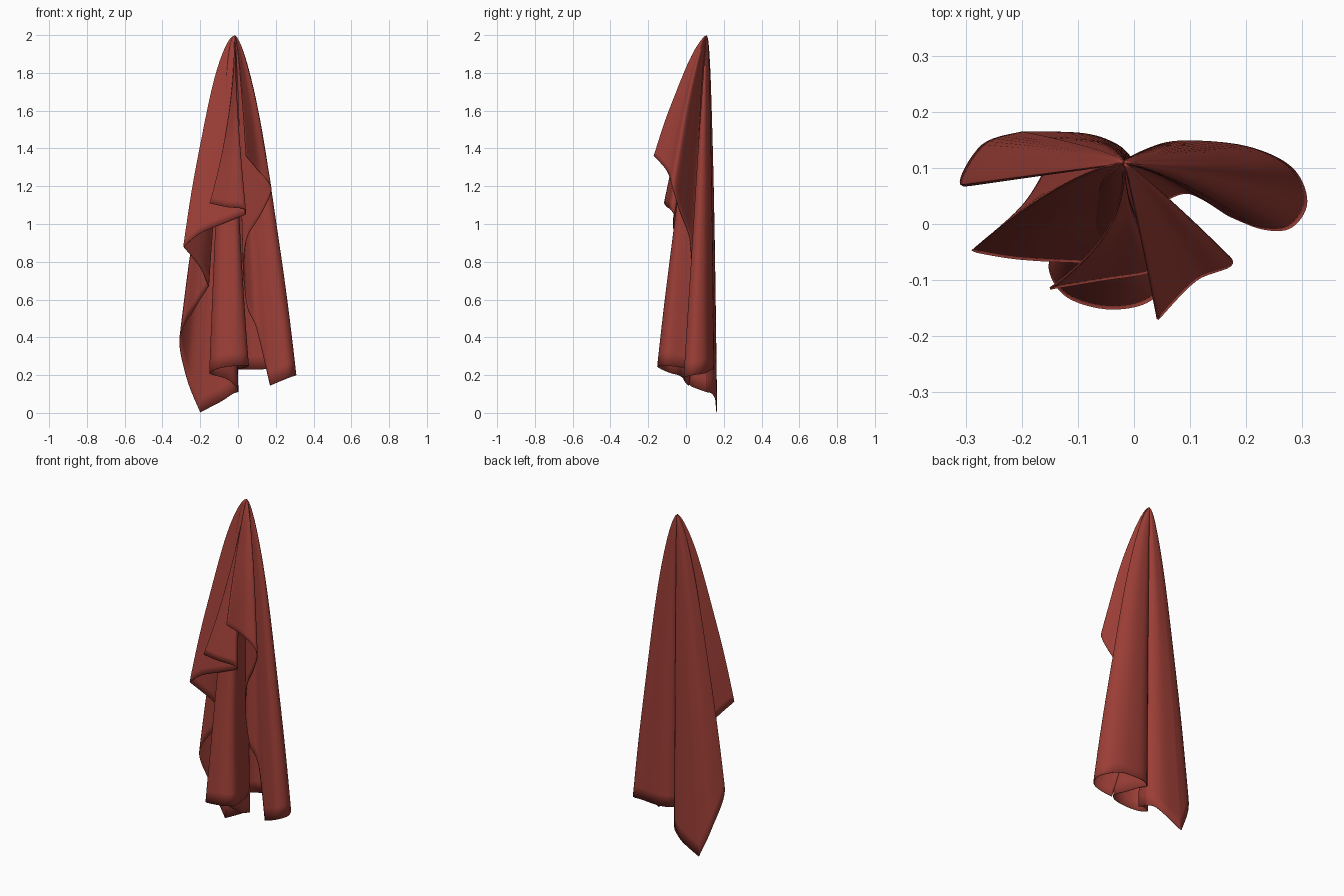
import bpy, bmesh, math
from mathutils import Vector

if "Cube" in bpy.data.objects:
    bpy.data.objects.remove(bpy.data.objects["Cube"], do_unlink=True)

red = bpy.data.materials.new("brick red cloth")
red.use_nodes = True
red.diffuse_color = (0.33, 0.048, 0.037, 1)
red.node_tree.nodes["Principled BSDF"].inputs["Base Color"].default_value = red.diffuse_color

HOOK = Vector((-0.018, 0.108, 1.997))   # point the cloth hangs from
BACK_FLARE = 0.45                       # the back fills out soon below the hook
ROWS = 36
STEPS = 7


def smooth_path(points):
    """Catmull-Rom curve through the hem points."""
    pts = [Vector(p) for p in points]
    pts = [pts[0]] + pts + [pts[-1]]
    path = []
    for a, b, c, d in zip(pts, pts[1:], pts[2:], pts[3:]):
        for i in range(STEPS):
            t = i / STEPS
            path.append(0.5 * (2 * b + (c - a) * t + (2 * a - 5 * b + 4 * c - d) * t ** 2
                               + (3 * b - a - 3 * c + d) * t ** 3))
    return path + [pts[-1]]


def drape(name, flare_right, flare_left, flare_front, *runs):
    """Sheet that falls from the hook to its hem; the hem runs meet at sharp corners."""
    bm = bmesh.new()
    hem = smooth_path(runs[0])
    for before, run in zip(runs, runs[1:]):
        hem += smooth_path([before[-1]] + run)[1:]
    columns = []
    for end in hem:
        drop = end - HOOK
        side_flare = flare_left if drop.x > 0 else flare_right
        depth_flare = BACK_FLARE if drop.y > 0 else flare_front
        column = []
        for row in range(ROWS + 1):
            v = (row / ROWS) ** 1.4
            # faint ripple that dies out at the hem
            ripple = 1 + 0.02 * math.sin(9 * v + 20 * end.x) * (1 - v)
            offset = Vector((drop.x * v ** side_flare * ripple,
                             drop.y * v ** depth_flare * ripple, drop.z * v))
            column.append(bm.verts.new(HOOK + offset))
        columns.append(column)
    for left, right in zip(columns, columns[1:]):
        for i in range(ROWS):
            bm.faces.new((left[i], left[i + 1], right[i + 1], right[i]))
    bmesh.ops.remove_doubles(bm, verts=bm.verts, dist=0.0004)
    bmesh.ops.recalc_face_normals(bm, faces=bm.faces)
    mesh = bpy.data.meshes.new(name)
    bm.to_mesh(mesh)
    bm.free()
    mesh.materials.append(red)
    obj = bpy.data.objects.new(name, mesh)
    bpy.context.collection.objects.link(obj)
    thick = obj.modifiers.new("thickness", "SOLIDIFY")
    thick.thickness = 0.004
    thick.offset = 0
    bpy.ops.object.select_all(action="DESELECT")
    obj.select_set(True)
    bpy.context.view_layer.objects.active = obj
    bpy.ops.object.shade_smooth_by_angle(angle=math.radians(50))


# Rolled fold at the back left, with its low corner in front
drape("left_back_fold", 0.65, 0.65, 0.95,
      [(0, .11, .23), (.03, .135, .23), (.09, .147, .23), (.2, .137, .23), (.28, .1, .21),
       (.307, .04, .2), (.28, -.005, .19), (.23, -.008, .17), (.17, .015, .145)],
      [(.1, .055, .44), (.05, .04, .56), (.028, .03, .74)])

# Short flap at the front left, ending in a forward corner
drape("left_front_flap", 0.65, 0.65, 0.72,
      [(.028, .03, .74), (.045, .02, .92), (.125, -.03, 1.06), (.175, -.07, 1.19),
       (.11, -.1, 1.28), (.042, -.17, 1.36)])

# Long fold at the back right, with the lowest corner
drape("right_back_fold", 0.68, 0.68, 0.7,
      [(0, .11, .11), (-.03, .14, .1), (-.09, .16, .06), (-.2, .163, .003)],
      [(-.27, .14, .18), (-.308, .07, .4), (-.23, .09, .55), (-.155, .1, .67)])

# Wide flap at the front right
drape("right_front_flap", 0.6, 1.6, 0.9,
      [(-.155, .1, .67), (-.2, .03, .77), (-.288, -.048, .88)],
      [(-.2, -.062, .95), (-.06, -.068, 1.01), (.04, -.062, 1.05)])

# Edge of that flap doubling back across the front
drape("right_front_turnback", 1.9, 1.6, 0.8,
      [(.04, -.062, 1.05), (.03, -.085, 1.08), (-.06, -.1, 1.09), (-.15, -.115, 1.11)])

# Tube fold down the middle of the front
drape("centre_front_fold", 0.5, 1.9, 0.75,
      [(0, .11, .11), (-.01, .03, .14), (-.06, -.01, .18), (-.13, -.04, .2),
       (-.15, -.08, .21), (-.12, -.128, .23), (-.05, -.15, .245), (.02, -.14, .25),
       (.055, -.1, .25), (.04, -.02, .24), (.02, .06, .235), (0, .11, .23)])
